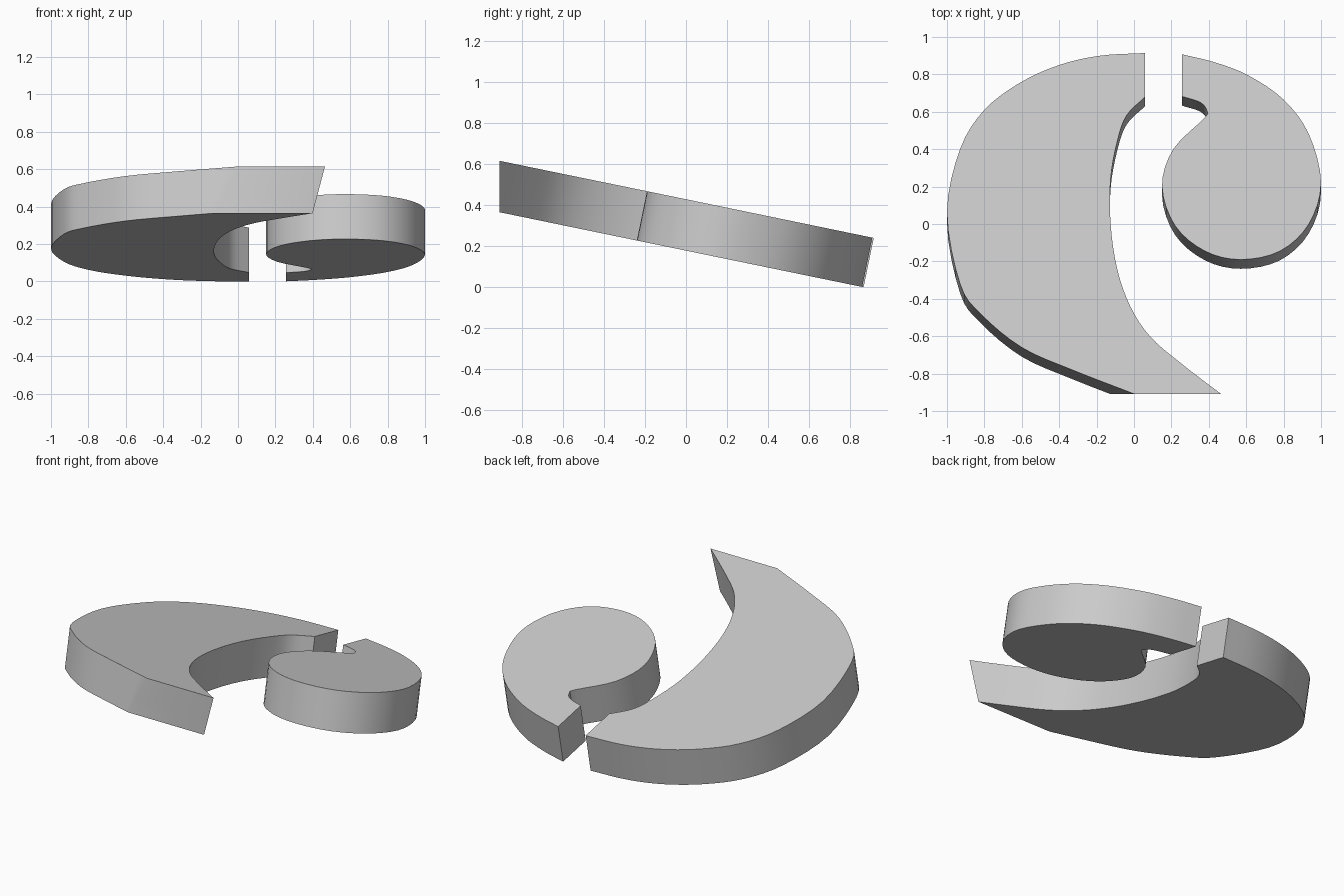
import bpy
import bmesh
import math
from mathutils import Vector

cube = bpy.data.objects.get("Cube")
if cube:
    bpy.data.objects.remove(cube, do_unlink=True)

SLOPE = -0.206                              # tilt of the slab along y
TOP_Z = 0.4275                              # top surface height at the centre
DEPTH = Vector((0, SLOPE, -1)) * 0.24       # extrusion at right angles to the tilt
FRONT_Y = -0.908                            # upright cut at the front tip
STEPS = 4                                   # curve divisions between points

# One plain grey colour
grey = bpy.data.materials.new("light_grey")
grey.use_nodes = True
colour = (0.6, 0.6, 0.6, 1)
grey.diffuse_color = colour
shader = next(n for n in grey.node_tree.nodes if n.type == 'BSDF_PRINCIPLED')
shader.inputs["Base Color"].default_value = colour


def smooth_run(points):
    """Pass a smooth curve through the points, keeping both ends sharp."""
    pts = [Vector(p) for p in points]
    pts = [pts[0] * 2 - pts[1]] + pts + [pts[-1] * 2 - pts[-2]]
    curve = []
    for before, start, end, after in zip(pts, pts[1:], pts[2:], pts[3:]):
        for step in range(STEPS):
            t = step / STEPS
            tangent_in = (end - before) / 2
            tangent_out = (after - start) / 2
            curve.append(start * (2 * t**3 - 3 * t**2 + 1)
                         + tangent_in * (t**3 - 2 * t**2 + t)
                         + end * (3 * t**2 - 2 * t**3)
                         + tangent_out * (t**3 - t**2))
    curve.append(pts[-2])
    return curve


def tilted_plate(name, outline):
    """Extrude an outline from the sloping top plane and trim its front."""
    bm = bmesh.new()
    top = bm.faces.new([bm.verts.new((p.x, p.y, TOP_Z + SLOPE * p.y))
                        for p in outline])
    extruded = bmesh.ops.extrude_face_region(bm, geom=[top], use_keep_orig=True)
    lower = [v for v in extruded["geom"] if isinstance(v, bmesh.types.BMVert)]
    bmesh.ops.translate(bm, verts=lower, vec=DEPTH)

    # Upright trim, then close the opening
    everything = bm.verts[:] + bm.edges[:] + bm.faces[:]
    bmesh.ops.bisect_plane(bm, geom=everything, plane_co=(0, FRONT_Y, 0),
                           plane_no=(0, -1, 0), clear_outer=True)
    rim = [e for e in bm.edges if e.is_boundary]
    if rim:
        bmesh.ops.holes_fill(bm, edges=rim, sides=0)
    bmesh.ops.recalc_face_normals(bm, faces=bm.faces[:])

    mesh = bpy.data.meshes.new(name)
    bm.to_mesh(mesh)
    bm.free()
    mesh.materials.append(grey)
    obj = bpy.data.objects.new(name, mesh)
    bpy.context.collection.objects.link(obj)
    bpy.ops.object.select_all(action='DESELECT')
    obj.select_set(True)
    bpy.context.view_layer.objects.active = obj
    bpy.ops.object.shade_smooth_by_angle(angle=math.radians(30))
    return obj


# Large crescent: outer sweep down to the tip, then inner sweep back up
crescent_outer = smooth_run([
    (0.06, 0.914), (-0.18, 0.9), (-0.4, 0.85), (-0.61, 0.755), (-0.8, 0.61),
    (-0.93, 0.4), (-1, 0.06), (-0.93, -0.32), (-0.82, -0.48), (-0.6, -0.66),
    (-0.33, -0.78), (0, -0.908), (0.13, -0.96)])
crescent_inner = smooth_run([
    (0.54, -0.96), (0.465, -0.908), (0.245, -0.74), (0.085, -0.6),
    (-0.02, -0.44), (-0.09, -0.24), (-0.125, 0), (-0.125, 0.24),
    (-0.09, 0.44), (-0.04, 0.58), (0.06, 0.68)])
tilted_plate("crescent_plate", crescent_outer + crescent_inner)

# Small comma: one sweep round the bulb and back to the neck
comma = smooth_run([
    (0.257, 0.907), (0.43, 0.865), (0.61, 0.795), (0.8, 0.665), (0.935, 0.48),
    (1, 0.22), (0.935, 0), (0.78, -0.145), (0.57, -0.19), (0.38, -0.145),
    (0.22, -0.01), (0.15, 0.2), (0.21, 0.4), (0.375, 0.565), (0.39, 0.605),
    (0.355, 0.65), (0.257, 0.682)])
tilted_plate("comma_plate", comma)
